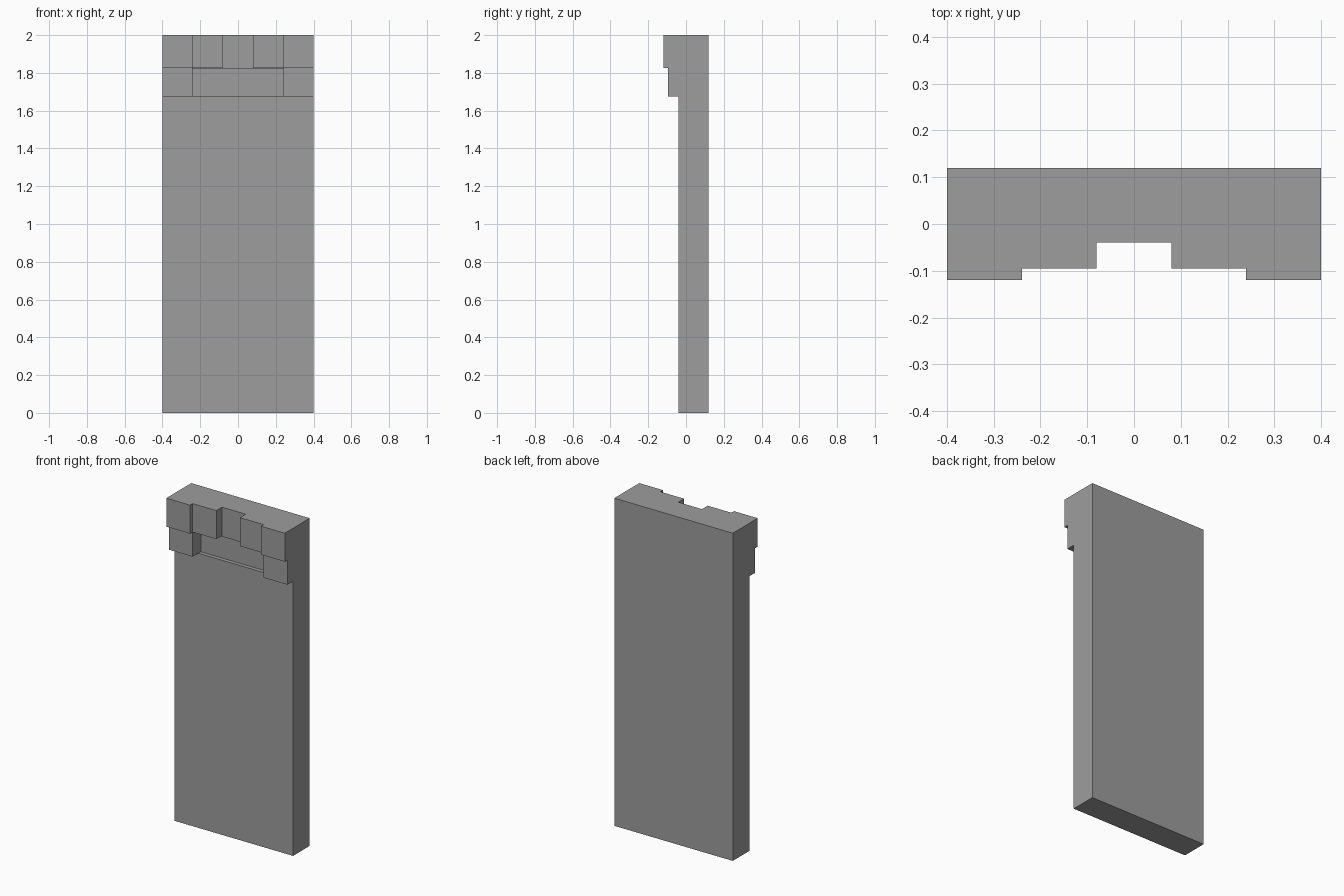
import bpy, bmesh

if "Cube" in bpy.data.objects:
    bpy.data.objects.remove(bpy.data.objects["Cube"])

FRONT, BACK = -0.04, 0.12            # faces of the main slab
STEP1, STEP2 = -0.095, -0.12         # faces of the two raised layers
TOP, MID, LOW = 2.0, 1.826, 1.676    # row heights of the carved band


def prism(name, profile, y0, y1):
    """Extrude an (x, z) outline from y0 to y1."""
    bm = bmesh.new()
    face = bm.faces.new([bm.verts.new((x, y0, z)) for x, z in profile])
    ext = bmesh.ops.extrude_face_region(bm, geom=[face])
    verts = [v for v in ext["geom"] if isinstance(v, bmesh.types.BMVert)]
    bmesh.ops.translate(bm, verts=verts, vec=(0, y1 - y0, 0))
    bmesh.ops.recalc_face_normals(bm, faces=bm.faces[:])
    mesh = bpy.data.meshes.new(name)
    bm.to_mesh(mesh)
    bm.free()
    ob = bpy.data.objects.new(name, mesh)
    bpy.context.collection.objects.link(ob)
    return ob


def rect(x0, x1, z0, z1):
    return [(x0, z0), (x1, z0), (x1, z1), (x0, z1)]


def combine(target, tool, operation):
    """Boolean the tool into the target, then drop the tool."""
    mod = target.modifiers.new(tool.name, "BOOLEAN")
    mod.operation, mod.object, mod.solver = operation, tool, "EXACT"
    bpy.context.view_layer.objects.active = target
    bpy.ops.object.modifier_apply(modifier=mod.name)
    bpy.data.objects.remove(tool)


# Main upright slab
slab = prism("stepped_slab", rect(-0.4, 0.4, 0, TOP), FRONT, BACK)

# Shallow sunken panel under the upper row
combine(slab, prism("panel_recess", rect(-0.24, 0.24, LOW, MID - 0.005), -0.2, -0.016), "DIFFERENCE")

# Mirrored stepped brackets and their raised corner blocks
for s in (-1, 1):
    bracket = [(0.4, LOW), (0.4, TOP), (0.08, TOP), (0.08, MID), (0.24, MID), (0.24, LOW)]
    combine(slab, prism("bracket", [(s * x, z) for x, z in bracket], STEP1, 0.0), "UNION")
    combine(slab, prism("corner_block", rect(s * 0.24, s * 0.4, MID, TOP), STEP2, 0.0), "UNION")

# Dark grey finish
grey = bpy.data.materials.new("dark_grey")
grey.diffuse_color = (0.34, 0.34, 0.34, 1)
grey.use_nodes = True
grey.node_tree.nodes["Principled BSDF"].inputs["Base Color"].default_value = grey.diffuse_color
slab.data.materials.clear()
slab.data.materials.append(grey)
for poly in slab.data.polygons:
    poly.material_index = 0
